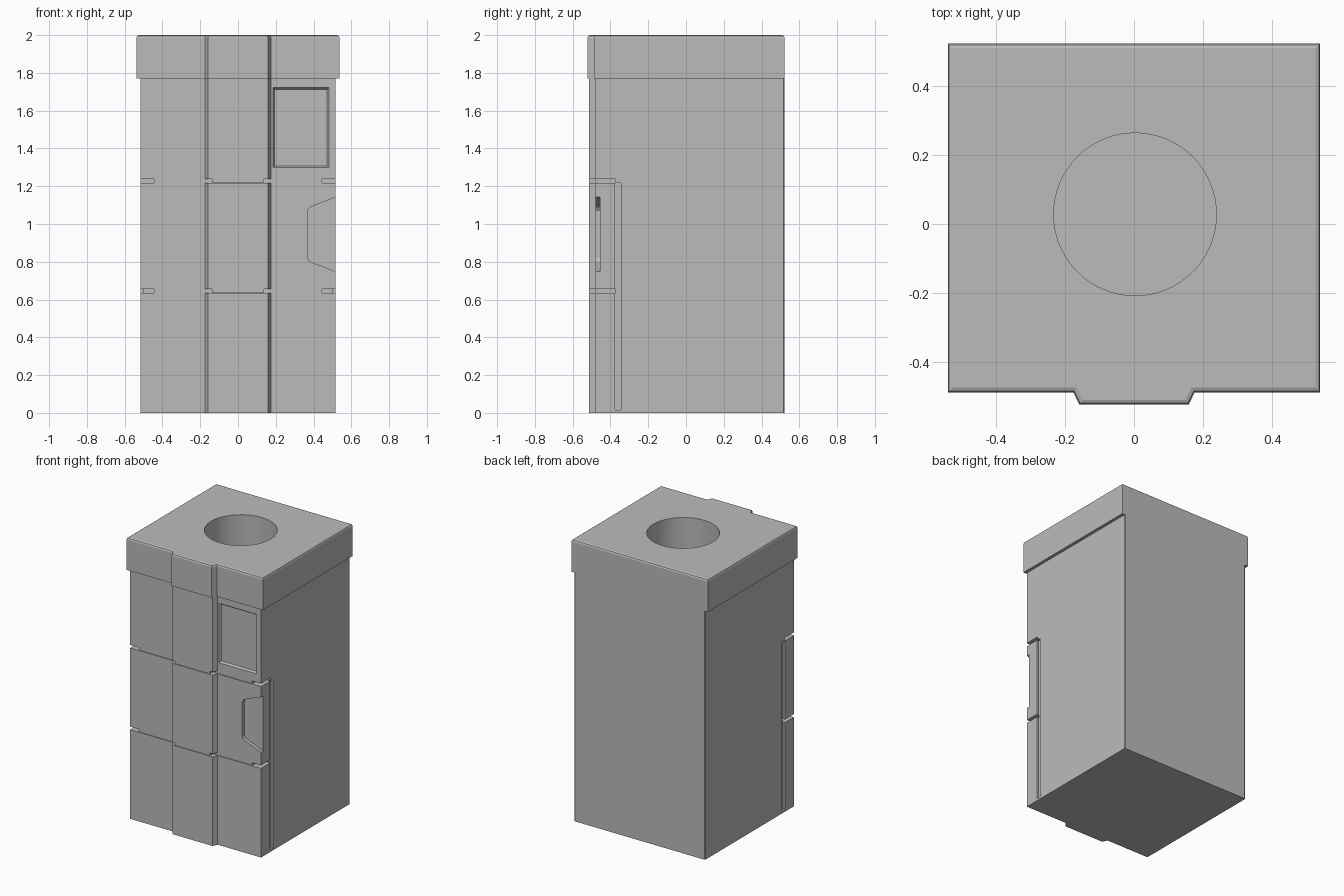
import bpy, bmesh
from mathutils import Vector

if "Cube" in bpy.data.objects:
    bpy.data.objects.remove(bpy.data.objects["Cube"])

grey = bpy.data.materials.new("plain grey")
grey.use_nodes = True
COLOUR = (0.5, 0.5, 0.5, 1)
grey.diffuse_color = COLOUR
grey.node_tree.nodes["Principled BSDF"].inputs["Base Color"].default_value = COLOUR


def prism(name, points, start, end, to_3d, end_points=None):
    """Loft a closed outline from one level to another."""
    bm = bmesh.new()
    a = [bm.verts.new(to_3d(u, v, start)) for u, v in points]
    b = [bm.verts.new(to_3d(u, v, end)) for u, v in (end_points or points)]
    bm.faces.new(a)
    bm.faces.new(b)
    for i in range(len(a)):
        j = (i + 1) % len(a)
        bm.faces.new((a[i], a[j], b[j], b[i]))
    bmesh.ops.recalc_face_normals(bm, faces=bm.faces)
    mesh = bpy.data.meshes.new(name)
    bm.to_mesh(mesh)
    bm.free()
    mesh.materials.append(grey)
    obj = bpy.data.objects.new(name, mesh)
    bpy.context.collection.objects.link(obj)
    return obj


def upright(u, v, level):
    return Vector((u, v, level))


def facing(u, v, level):
    return Vector((u, level, v))


def rect(u0, u1, v0, v1):
    return [(u0, v0), (u1, v0), (u1, v1), (u0, v1)]


def box(name, x0, x1, y0, y1, z0, z1):
    return prism(name, rect(x0, x1, y0, y1), z0, z1, upright)


def rib_outline(half, front, rib, back, foot, crest):
    """Square plan with a tapered central rib on the front."""
    right = [(crest, rib), (foot, front), (half, front), (half, back)]
    return right + [(-x, y) for x, y in reversed(right)]


def bevel_edges(obj, rule, width, segments=1):
    bm = bmesh.new()
    bm.from_mesh(obj.data)
    chosen = [e for e in bm.edges if rule(*(v.co for v in e.verts))]
    bmesh.ops.bevel(bm, geom=chosen, offset=width, segments=segments,
                    profile=0.5, affect='EDGES')
    bm.to_mesh(obj.data)
    bm.free()


def carve(obj, cutters):
    bpy.context.view_layer.objects.active = obj
    for cutter in cutters:
        cutter.hide_render = True
        mod = obj.modifiers.new("cut", 'BOOLEAN')
        mod.operation = 'DIFFERENCE'
        mod.solver = 'EXACT'
        mod.object = cutter
        bpy.ops.object.modifier_apply(modifier=mod.name)
        bpy.data.objects.remove(cutter)


FRONT, BACK, SIDE = -0.478, 0.522, 0.516
SEAM_TOP = 1.77

# Cabinet body with softened rear corners
body = prism("cabinet_body",
             rib_outline(SIDE, FRONT, -0.513, BACK, 0.175, 0.158),
             0, SEAM_TOP, upright)
bevel_edges(body, lambda a, b: a.y > 0.4 and b.y > 0.4 and abs(a.z - b.z) > 1, 0.006)

cutters = []
# Seams between the three tiers, with finger slots at corners and rib edges
for z in (0.634, 1.216):
    cutters.append(box("seam_cutter", -0.6, 0.6, -0.6, FRONT + 0.006, z, z + 0.004))
    for s in (-1, 1):
        x0, x1 = sorted((s * 0.445, s * 0.6))
        cutters.append(box("corner_slot_cutter", x0, x1, -0.6, -0.372, z, z + 0.022))
        x0, x1 = sorted((s * 0.138, s * 0.178))
        cutters.append(box("rib_slot_cutter", x0, x1, -0.6, FRONT + 0.004, z, z + 0.022))

# Shallow upright grooves along both sides
for s in (-1, 1):
    x0, x1 = sorted((s * (SIDE - 0.015), s * 0.6))
    cutters.append(box("side_groove_cutter", x0, x1, -0.377, -0.345, 0.015, 1.216))

# Recessed display panel with sloping border
cutters.append(prism("panel_cutter", rect(0.184, 0.482, 1.298, 1.722),
                     FRONT - 0.001, FRONT + 0.014, facing,
                     rect(0.194, 0.472, 1.308, 1.712)))

# Tapered hand recess open to the side
handle = [(0.6, 0.715), (0.38, 0.802), (0.368, 0.82),
          (0.368, 1.07), (0.38, 1.088), (0.6, 1.175)]
cutters.append(prism("handle_cutter", handle, FRONT - 0.01, FRONT + 0.024, facing))
carve(body, cutters)

# Overhanging lid with bevelled top rim
lid = prism("lid", rib_outline(0.538, -0.487, -0.522, BACK, 0.175, 0.158),
            SEAM_TOP, 2, upright)
bevel_edges(lid, lambda a, b: min(a.z, b.z) > 1.99, 0.014, 2)

# Round opening through the lid into the body
for part in (lid, body):
    bpy.ops.mesh.primitive_cylinder_add(vertices=64, radius=0.235, depth=0.8,
                                        location=(0.003, 0.028, 2.05))
    hole = bpy.context.object
    hole.name = "opening_cutter"
    hole.data.materials.append(grey)
    carve(part, [hole])

for part in (body, lid):
    bpy.ops.object.select_all(action='DESELECT')
    part.select_set(True)
    bpy.context.view_layer.objects.active = part
    bpy.ops.object.shade_smooth_by_angle(angle=0.35)
